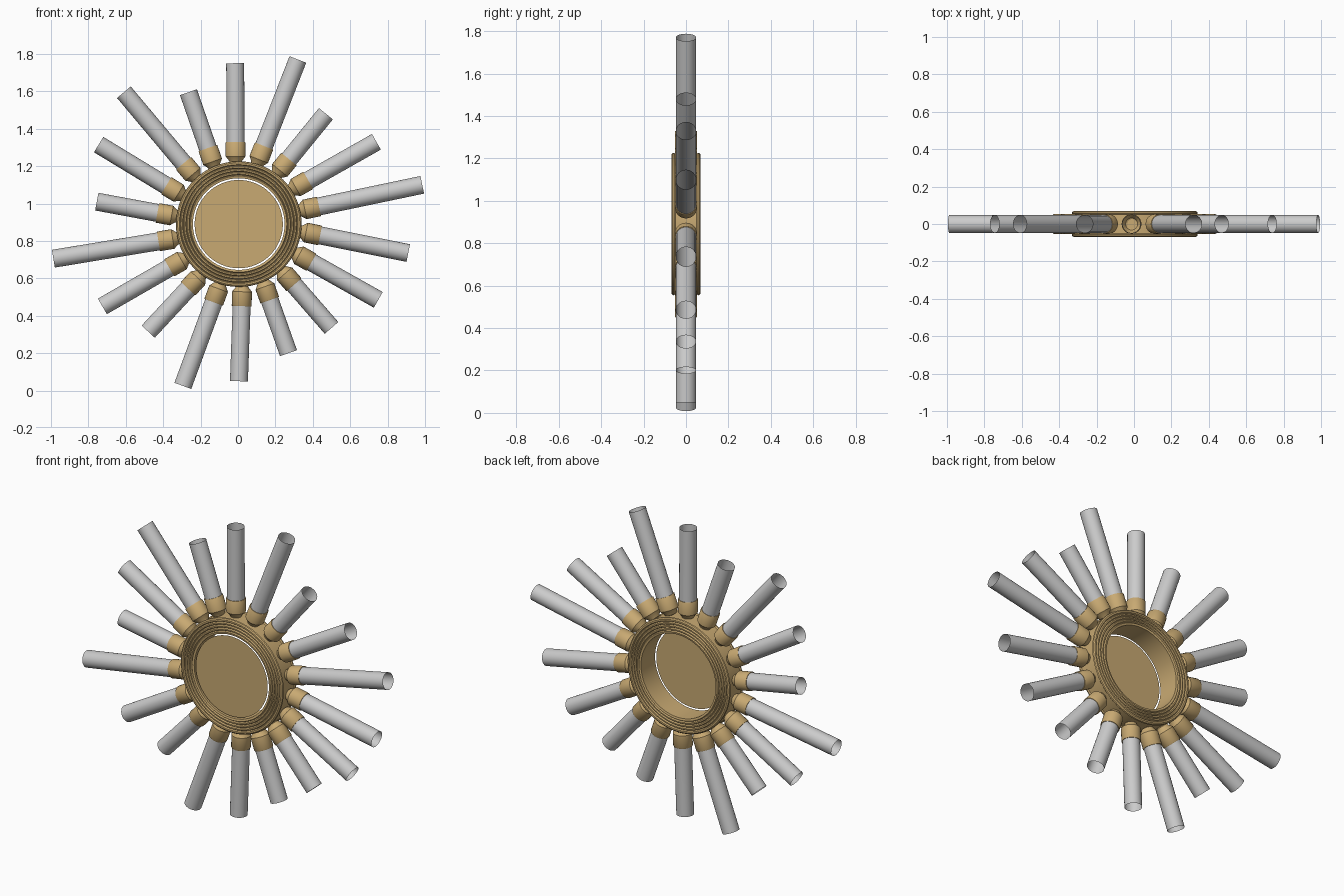
import bpy, bmesh, math
from mathutils import Vector, Matrix

if "Cube" in bpy.data.objects:
    bpy.data.objects.remove(bpy.data.objects["Cube"])

CZ = 0.89
CENTRE = Vector((0.004, 0, CZ))

gold = bpy.data.materials.new("gold")
gold.diffuse_color = (0.58, 0.40, 0.17, 1)
gold.use_nodes = True
gold.node_tree.nodes["Principled BSDF"].inputs["Base Color"].default_value = gold.diffuse_color


def lathe(name, profile, origin, axis, segs, mat=None, closed=False):
    """Revolve (radius, height) points around an axis starting at origin."""
    bm = bmesh.new()
    rot = Vector((0, 0, 1)).rotation_difference(axis).to_matrix().to_4x4()
    m = Matrix.Translation(origin) @ rot
    rings = []
    for r, h in profile:
        rings.append([bm.verts.new(m @ Vector((r * math.cos(a), r * math.sin(a), h)))
                      for a in (2 * math.pi * k / segs for k in range(segs))])
    pairs = list(zip(rings, rings[1:]))
    if closed:
        pairs.append((rings[-1], rings[0]))
    for lo, hi in pairs:
        for k in range(segs):
            n = (k + 1) % segs
            bm.faces.new((lo[k], lo[n], hi[n], hi[k]))
    if closed:
        bmesh.ops.recalc_face_normals(bm, faces=bm.faces)
    me = bpy.data.meshes.new(name)
    bm.to_mesh(me)
    bm.free()
    ob = bpy.data.objects.new(name, me)
    bpy.context.collection.objects.link(ob)
    if mat:
        me.materials.append(mat)
    bpy.ops.object.select_all(action='DESELECT')
    ob.select_set(True)
    bpy.context.view_layer.objects.active = ob
    bpy.ops.object.shade_smooth_by_angle(angle=math.radians(35))
    return ob


# Hub ring: grooved faces front and back, rounded outer rim
half = [(0.245, 0.066)]
for r in (0.262, 0.279, 0.296, 0.313):
    half += [(r - 0.005, 0.069), (r, 0.062), (r + 0.005, 0.069)]
half += [(0.327, 0.069), (0.334, 0.064), (0.336, 0.056), (0.330, 0.050)]
ring = half + [(r, -h) for r, h in reversed(half)]
lathe("hub_ring", ring, CENTRE, Vector((0, -1, 0)), 64, gold, closed=True)

# Thin face disc, nearly flush with the front, leaving a narrow gap
bm = bmesh.new()
bmesh.ops.create_circle(bm, cap_ends=True, segments=64, radius=0.236,
                        matrix=Matrix.Translation(CENTRE + Vector((0, -0.064, 0)))
                        @ Matrix.Rotation(math.pi / 2, 4, 'X'))
me = bpy.data.meshes.new("face_disc")
bm.to_mesh(me)
bm.free()
me.materials.append(gold)
bpy.context.collection.objects.link(bpy.data.objects.new("face_disc", me))

# Ray tips (x, z), clockwise from the top
tips = [(-.015, 1.75), (.32, 1.77), (.47, 1.48), (.74, 1.33), (.985, 1.10), (.91, .735),
        (.75, .485), (.50, .335), (.27, .20), (.005, .05), (-.295, .025), (-.48, .315),
        (-.725, .45), (-.987, .705), (-.755, 1.01), (-.745, 1.315), (-.61, 1.595),
        (-.265, 1.595)]
collar = [(0.015, -0.065), (0.032, -0.058), (0.034, -0.052), (0.053, -0.028),
          (0.053, 0.046), (0.051, 0.049), (0.048, 0.049)]

# Rays: a gold collar socket holding an open hollow tube
for i, (x, z) in enumerate(tips):
    a = math.radians(92.5 - 20 * i)
    base = CENTRE + 0.39 * Vector((math.cos(a), 0, math.sin(a)))
    d = Vector((x, 0, z)) - base
    lathe(f"collar_{i + 1}", collar, base, d.normalized(), 24, gold)
    lathe(f"ray_tube_{i + 1}", [(0.048, -0.025), (0.048, d.length)], base, d.normalized(), 24)
